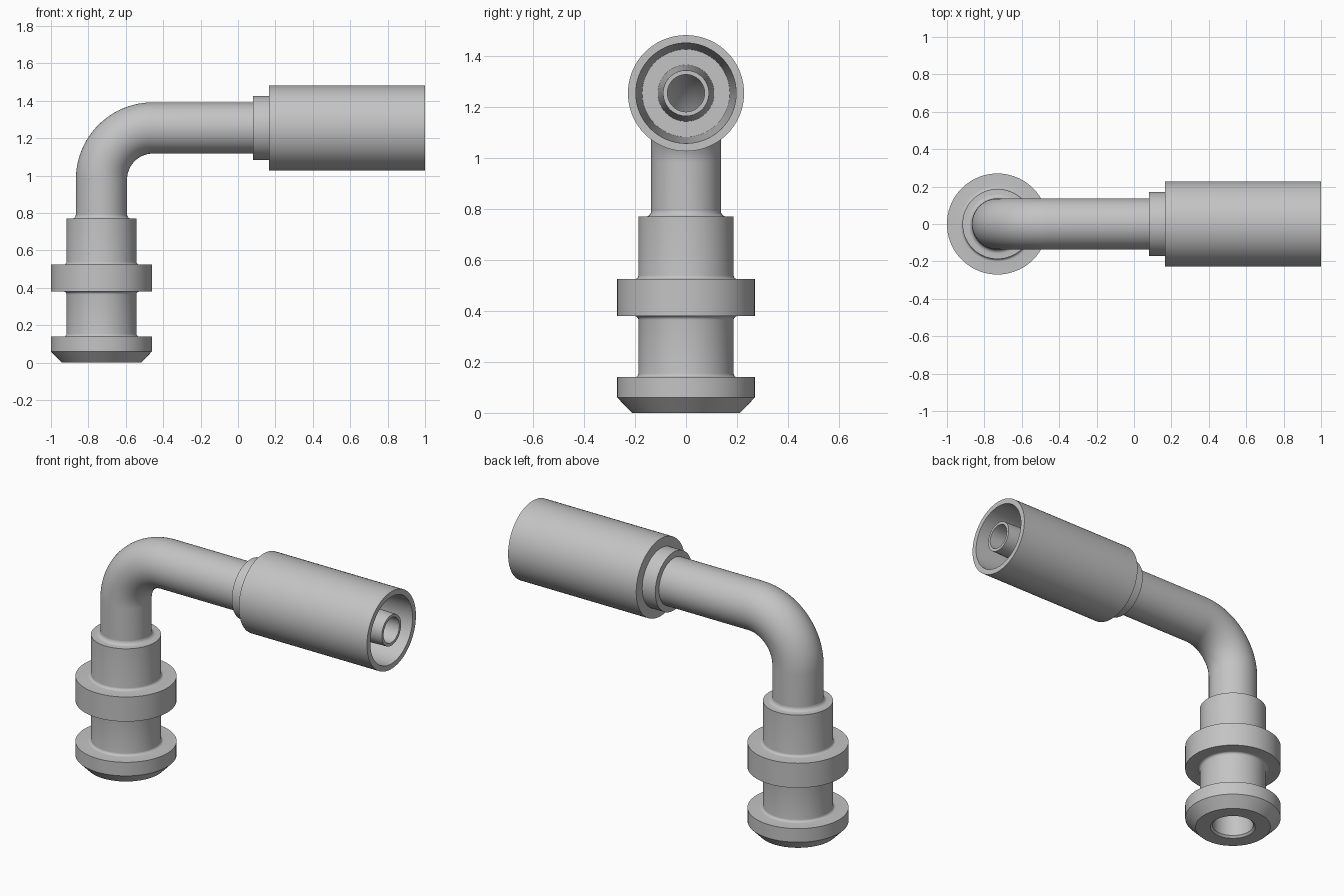
import bpy, bmesh, math
from mathutils import Vector

cube = bpy.data.objects.get("Cube")
if cube:
    bpy.data.objects.remove(cube, do_unlink=True)

SIDES = 72
STEM_X, HOSE_Z = -0.73, 1.255
BEND = 0.275
TUBE = 0.137

steel = bpy.data.materials.new("grey steel")
steel.use_nodes = True
COLOUR = (0.55, 0.55, 0.55, 1)
steel.diffuse_color = COLOUR
steel.node_tree.nodes["Principled BSDF"].inputs["Base Color"].default_value = COLOUR


def loft(name, rings):
    """Closed skin through circles given as (x, z, tilt, radius); last joins first."""
    bm = bmesh.new()
    loops = []
    for x, z, tilt, r in rings:
        side = Vector((math.cos(tilt), 0, -math.sin(tilt)))
        loop = []
        for i in range(SIDES):
            a = math.tau * i / SIDES
            loop.append(bm.verts.new(Vector((x, 0, z)) + side * (r * math.cos(a))
                                     + Vector((0, r * math.sin(a), 0))))
        loops.append(loop)
    for k, low in enumerate(loops):
        high = loops[(k + 1) % len(loops)]
        for i in range(SIDES):
            j = (i + 1) % SIDES
            bm.faces.new((low[i], low[j], high[j], high[i]))
    bmesh.ops.recalc_face_normals(bm, faces=bm.faces[:])
    mesh = bpy.data.meshes.new(name)
    bm.to_mesh(mesh)
    bm.free()
    mesh.materials.append(steel)
    obj = bpy.data.objects.new(name, mesh)
    bpy.context.collection.objects.link(obj)
    bpy.ops.object.select_all(action='DESELECT')
    obj.select_set(True)
    bpy.context.view_layer.objects.active = obj
    bpy.ops.object.shade_smooth_by_angle(angle=math.radians(30))


def upright(profile):
    return [(STEM_X, z, 0, r) for z, r in profile]


def level(profile):
    return [(x, HOSE_Z, math.pi / 2, r) for x, r in profile]


def fillet(z, r, f, start, end):
    """Quarter-round points about the centre (z, r)."""
    angles = [math.radians(start + (end - start) * i / 5) for i in range(6)]
    return [(z + f * math.sin(a), r + f * math.cos(a)) for a in angles]


# Flanged stem with a groove and a bore
F, NECK, FLANGE = 0.015, 0.187, 0.27
loft("flanged_stem", upright(
    [(0, 0.127), (0, 0.212), (0.06, FLANGE), (0.14, FLANGE)]
    + fillet(0.14 + F, NECK + F, F, 270, 180)
    + fillet(0.38 - F, NECK + F, F, 180, 90)
    + [(0.38, FLANGE), (0.525, FLANGE)]
    + fillet(0.525 + F, NECK + F, F, 270, 180)
    + [(0.77, NECK)]
    + fillet(0.77 + 0.022, TUBE + 0.022, 0.022, 270, 180)
    + [(0.792, 0.1), (0.74, 0.115), (0.012, 0.115)]))

# Bent tube: outer wall forward, inner wall back
bend_x, bend_z = STEM_X + BEND, HOSE_Z - BEND
path = [(STEM_X, 0.76, 0)]
for i in range(25):
    t = math.pi / 2 * i / 24
    path.append((bend_x - BEND * math.cos(t), bend_z + BEND * math.sin(t), t))
path.append((0.12, HOSE_Z, math.pi / 2))
loft("bent_tube", [(*p, TUBE) for p in path] + [(*p, 0.1) for p in reversed(path)])

# Hose nipple with its collar
loft("hose_nipple", level([(0.08, 0.073), (0.08, 0.172), (0.2, 0.172),
                           (0.2, 0.112), (1.0, 0.09), (1.0, 0.073)]))

# Crimp sleeve, open at the hose end
loft("crimp_sleeve", level([(0.165, 0.1), (0.165, 0.228), (1.0, 0.228),
                            (1.0, 0.197), (0.25, 0.172), (0.25, 0.1)]))
